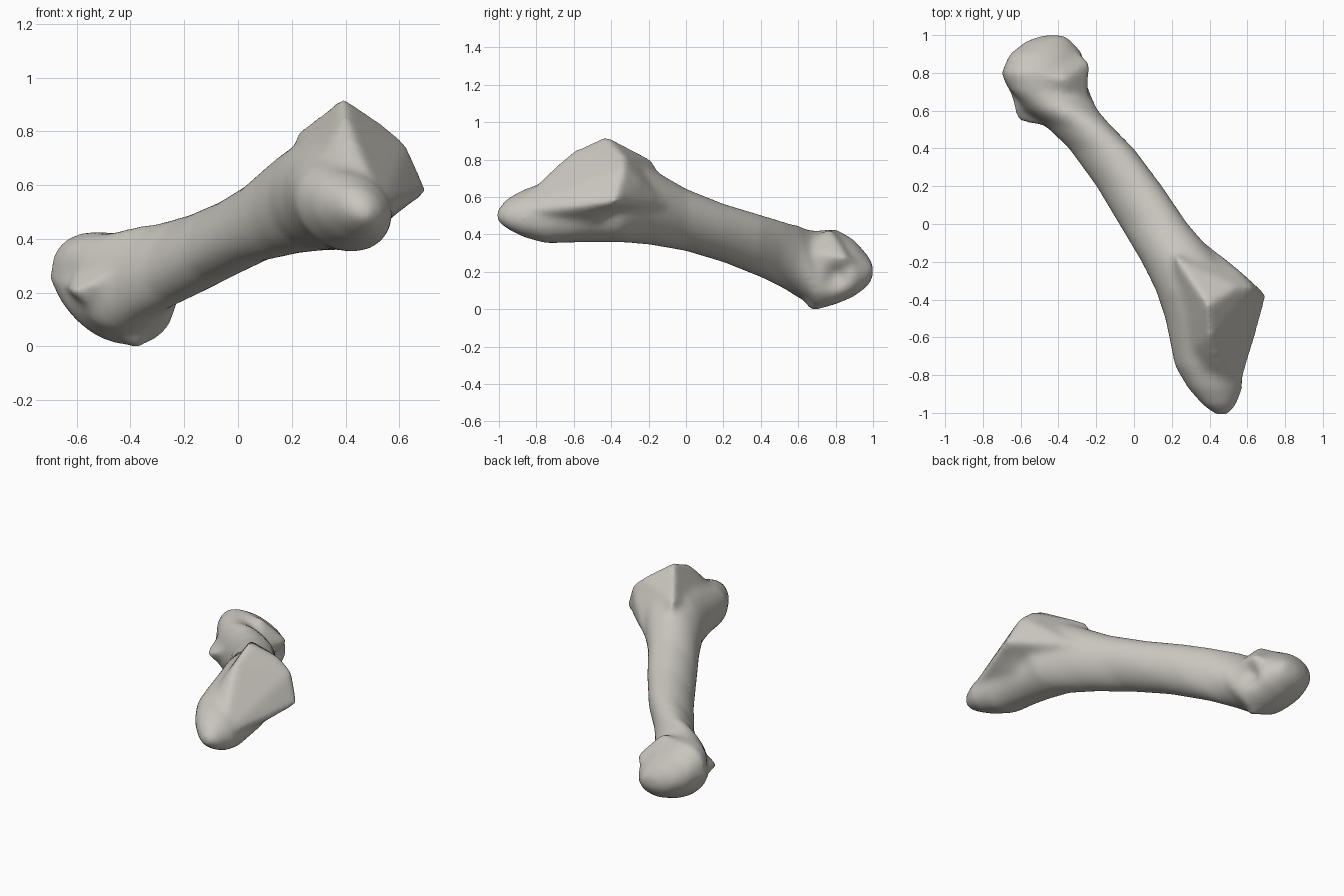
import bpy, bmesh, math
from mathutils import Vector

if "Cube" in bpy.data.objects:
    bpy.data.objects.remove(bpy.data.objects["Cube"], do_unlink=True)

bone_mat = bpy.data.materials.new("pale_bone")
bone_mat.use_nodes = True
BONE = (0.58, 0.56, 0.51, 1)
bone_mat.diffuse_color = BONE
bone_mat.node_tree.nodes["Principled BSDF"].inputs["Base Color"].default_value = BONE

bm = bmesh.new()


def add_hull(points):
    """Closed convex lump through landmark points."""
    verts = [bm.verts.new(p) for p in points]
    result = bmesh.ops.convex_hull(bm, input=verts)
    loose = [v for v in result["geom_interior"] if isinstance(v, bmesh.types.BMVert)]
    bmesh.ops.delete(bm, geom=loose, context="VERTS")


def add_loft(sections, sides=32):
    """Tube of leaning oval sections: y, x range, z range, lean."""
    rings = []
    for y, left, right, bottom, top, lean in sections:
        ring = []
        for i in range(sides):
            a = 2 * math.pi * i / sides
            x = (left + right + (right - left) * math.cos(a)) / 2
            z = (bottom + top + (top - bottom) * math.sin(a + lean)) / 2
            ring.append(bm.verts.new((x, y, z)))
        rings.append(ring)
    for a, b in zip(rings, rings[1:]):
        for i in range(sides):
            j = (i + 1) % sides
            bm.faces.new((a[i], a[j], b[j], b[i]))
    bm.faces.new(rings[0][::-1])
    bm.faces.new(rings[-1])


# Whole bone body, from the rounded head through the shaft to the base knob
add_loft([
    (1, -0.48, -0.37, 0.17, 0.24, 0),
    (0.97, -0.57, -0.33, 0.12, 0.29, -0.2),
    (0.9, -0.66, -0.27, 0.07, 0.37, -0.3),
    (0.8, -0.7, -0.24, 0.025, 0.43, -0.3),
    (0.7, -0.67, -0.235, 0, 0.42, -0.25),
    (0.6, -0.59, -0.19, 0.06, 0.45, 0.2),
    (0.52, -0.47, -0.12, 0.11, 0.47, 0.4),
    (0.4, -0.345, 0, 0.17, 0.505, 0.4),
    (0.2, -0.2, 0.15, 0.25, 0.565, 0.36),
    (0, -0.08, 0.285, 0.31, 0.645, 0.36),
    (-0.2, 0.04, 0.46, 0.345, 0.76, 0.25),
    (-0.35, 0.115, 0.58, 0.357, 0.8, 0.1),
    (-0.5, 0.165, 0.58, 0.358, 0.77, 0),
    (-0.62, 0.19, 0.565, 0.355, 0.72, -0.15),
    (-0.75, 0.215, 0.57, 0.351, 0.68, -0.2),
    (-0.87, 0.285, 0.575, 0.385, 0.64, -0.2),
    (-0.96, 0.365, 0.54, 0.43, 0.59, -0.2),
    (-1.01, 0.43, 0.5, 0.47, 0.53, 0),
])

# Knuckles of the head
add_hull([
    (-0.62, 0.54, 0.2), (-0.37, 0.67, -0.02), (-0.36, 0.77, 0.43), (-0.54, 0.79, 0.43),
    (-0.71, 0.8, 0.25), (-0.63, 0.8, 0.38), (-0.4, 1, 0.2), (-0.55, 0.98, 0.2),
    (-0.23, 0.86, 0.28), (-0.28, 0.72, 0.1), (-0.42, 0.9, 0.06), (-0.66, 0.9, 0.25),
    (-0.4, 0.5, 0.3), (-0.3, 0.55, 0.2), (-0.25, 0.62, 0.3),
])

# Upper wedge of the base with its flat joint facet
add_hull([
    (0.39, -0.43, 0.93), (0.22, -0.18, 0.8), (0.3, -0.3, 0.86), (0.55, -0.24, 0.68),
    (0.55, -0.33, 0.82), (0.63, -0.33, 0.75), (0.71, -0.38, 0.57), (0.67, -0.5, 0.55),
    (0.4, -0.6, 0.855), (0.21, -0.5, 0.64), (0.59, -0.72, 0.51), (0.24, -0.72, 0.58),
    (0.54, -0.94, 0.52), (0.37, -0.85, 0.6), (0.38, -0.1, 0.55), (0.2, -0.08, 0.6),
    (0.52, -0.5, 0.43),
])

bmesh.ops.recalc_face_normals(bm, faces=bm.faces)
mesh = bpy.data.meshes.new("foot_bone")
bm.to_mesh(mesh)
bm.free()
bone = bpy.data.objects.new("foot_bone", mesh)
bpy.context.collection.objects.link(bone)

# Fuse the lumps into one skin and soften it
remesh = bone.modifiers.new("fuse", "REMESH")
remesh.mode = "VOXEL"
remesh.voxel_size = 0.014
soften = bone.modifiers.new("soften", "SMOOTH")
soften.factor = 0.5
soften.iterations = 26
bpy.context.view_layer.update()
evaluated = bone.evaluated_get(bpy.context.evaluated_depsgraph_get())
skin = bpy.data.meshes.new_from_object(evaluated)
bone.modifiers.clear()
bone.data = skin


def press(centre, radius, push):
    """Soft dent around a point."""
    centre, push = Vector(centre), Vector(push)
    for v in skin.vertices:
        v.co += push * math.exp(-((v.co - centre).length / radius) ** 2)


# Ligament pits beside the head, hollow under the facet
press((-0.25, 0.8, 0.17), 0.06, (-0.045, 0, 0.01))
press((-0.64, 0.68, 0.27), 0.07, (0.02, 0, 0))
press((0.58, -0.4, 0.5), 0.1, (-0.02, 0, 0.01))

skin.materials.clear()
skin.materials.append(bone_mat)
for poly in skin.polygons:
    poly.material_index = 0
    poly.use_smooth = True
